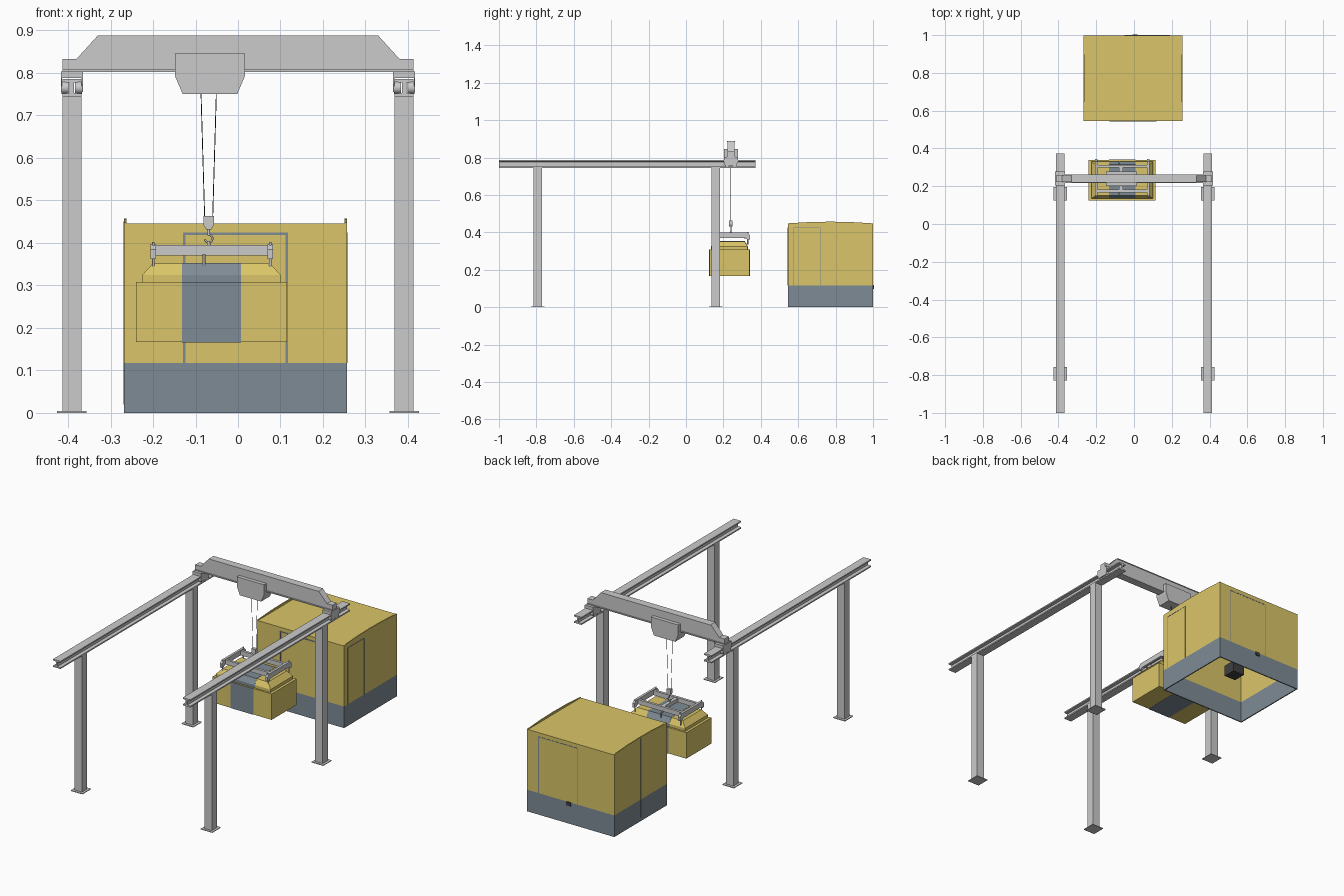
import bpy, bmesh, math
from mathutils import Vector

if "Cube" in bpy.data.objects:
    bpy.data.objects.remove(bpy.data.objects["Cube"])


def material(name, rgb):
    m = bpy.data.materials.new(name)
    m.diffuse_color = (*rgb, 1)
    m.use_nodes = True
    m.node_tree.nodes["Principled BSDF"].inputs["Base Color"].default_value = m.diffuse_color
    return m


YELLOW = material("yellow_paint", (0.70, 0.56, 0.14))
SLATE = material("slate_paint", (0.21, 0.26, 0.30))
DARK = material("dark_metal", (0.05, 0.05, 0.055))


def finish(name, bm, mat=None):
    bmesh.ops.recalc_face_normals(bm, faces=bm.faces)
    me = bpy.data.meshes.new(name)
    bm.to_mesh(me)
    bm.free()
    ob = bpy.data.objects.new(name, me)
    bpy.context.collection.objects.link(ob)
    if mat:
        me.materials.append(mat)
    return ob


def prism(name, pts, axis, a, b, mat=None):
    """Extrude a 2D profile along x, y or z from a to b."""
    place = {"x": lambda p, t: (t, p[0], p[1]),
             "y": lambda p, t: (p[0], t, p[1]),
             "z": lambda p, t: (p[0], p[1], t)}[axis]
    bm = bmesh.new()
    lo = [bm.verts.new(place(p, a)) for p in pts]
    hi = [bm.verts.new(place(p, b)) for p in pts]
    bm.faces.new(lo)
    bm.faces.new(hi)
    for i in range(len(pts)):
        j = (i + 1) % len(pts)
        bm.faces.new((lo[i], lo[j], hi[j], hi[i]))
    return finish(name, bm, mat)


def box(name, x, y, z, mat=None):
    pts = [(x[0], y[0]), (x[1], y[0]), (x[1], y[1]), (x[0], y[1])]
    return prism(name, pts, "z", z[0], z[1], mat)


def rod(name, p, q, r, mat=None, sides=12):
    p, q = Vector(p), Vector(q)
    bm = bmesh.new()
    bmesh.ops.create_cone(bm, cap_ends=True, segments=sides, radius1=r, radius2=r, depth=(q - p).length)
    bm.transform((q - p).to_track_quat("Z", "Y").to_matrix().to_4x4())
    bmesh.ops.translate(bm, verts=bm.verts, vec=(p + q) / 2)
    for f in bm.faces:
        f.smooth = len(f.verts) == 4
    for e in bm.edges:
        e.smooth = all(len(f.verts) == 4 for f in e.link_faces)
    return finish(name, bm, mat)


# Columns, runway beams and end trucks on both sides
CY = 0.24
half = [(0.0225, 0.744), (0.0225, 0.751), (0.005, 0.753), (0.005, 0.777), (0.0225, 0.779), (0.0225, 0.786)]
for side, s in (("left", -1), ("right", 1)):
    cx = 0.391 * s
    for place, y in (("front", -0.793), ("rear", 0.16)):
        box(f"{side}_{place}_column", (cx - 0.0225, cx + 0.0225), (y - 0.0225, y + 0.0225), (0, 0.746))
        box(f"{side}_{place}_base_plate", (cx - 0.035, cx + 0.035), (y - 0.036, y + 0.036), (0, 0.004))
    ibeam = [(cx + x, z) for x, z in half] + [(cx - x, z) for x, z in reversed(half)]
    prism(f"{side}_runway_beam", ibeam, "y", -1.0, 0.372)
    box(f"{side}_truck", (cx - 0.023, cx + 0.023), (CY - 0.037, CY + 0.037), (0.788, 0.804))
    for t in (-1, 1):
        xo = cx + t * 0.0245
        prism(f"{side}_truck_cheek", [(CY - 0.037, 0.803), (CY - 0.037, 0.775), (CY - 0.028, 0.755),
              (CY + 0.028, 0.755), (CY + 0.037, 0.775), (CY + 0.037, 0.803)], "x", xo - 0.0015, xo + 0.0015)
        for w in (-0.02, 0.02):
            rod(f"{side}_truck_wheel", (cx + t * 0.008, CY + w, 0.765), (cx + t * 0.024, CY + w, 0.765), 0.014, sides=20)

# Bridge girder with its flanges
girder = [(-0.413, 0.803), (-0.413, 0.833), (-0.38, 0.833), (-0.33, 0.888),
          (0.33, 0.888), (0.38, 0.833), (0.413, 0.833), (0.413, 0.803)]
prism("bridge_girder", girder, "y", CY - 0.018, CY + 0.018)
box("girder_lower_flange", (-0.413, 0.413), (CY - 0.022, CY + 0.022), (0.802, 0.808))
box("girder_upper_flange", (-0.33, 0.33), (CY - 0.021, CY + 0.021), (0.884, 0.888))

# Hoist trolley, ropes and hook
prism("hoist_trolley", [(-0.148, 0.846), (-0.148, 0.792), (-0.13, 0.75), (-0.002, 0.75),
                        (0.016, 0.792), (0.016, 0.846)], "y", CY - 0.038, CY + 0.038)
HX = -0.069
for t in (-1, 1):
    rod("hoist_rope", (HX + t * 0.018, CY, 0.751), (HX + t * 0.0095, CY, 0.462), 0.001, DARK, 6)
prism("hook_block", [(HX - 0.012, 0.463), (HX + 0.012, 0.463), (HX + 0.012, 0.442), (HX + 0.006, 0.432),
                     (HX - 0.006, 0.432), (HX - 0.012, 0.442)], "y", CY - 0.009, CY + 0.009)
rod("hook_shank", (HX, CY, 0.434), (HX, CY, 0.418), 0.003)
cu = bpy.data.curves.new("lifting_hook", "CURVE")
cu.dimensions = "3D"
cu.bevel_depth = 0.0025
cu.bevel_resolution = 2
sp = cu.splines.new("POLY")
sp.points.add(10)
for i, p in enumerate(sp.points):
    a = math.radians(90 - i * 26)
    p.co = (HX + 0.009 * math.cos(a), CY, 0.410 + 0.009 * math.sin(a), 1)
bpy.context.collection.objects.link(bpy.data.objects.new("lifting_hook", cu))

# Spreader frame
for y in (0.175, 0.305):
    box("spreader_long_beam", (-0.195, 0.073), (y - 0.007, y + 0.007), (0.37, 0.395))
box("spreader_middle_beam", (HX - 0.01, HX + 0.01), (0.175, 0.305), (0.372, 0.393))
rod("spreader_lug", (HX, CY, 0.392), (HX, CY, 0.404), 0.004)
for x in (-0.199, 0.076):
    prism("spreader_end_beam", [(0.137, 0.362), (0.152, 0.362), (0.165, 0.370), (0.315, 0.370), (0.328, 0.362),
          (0.343, 0.362), (0.343, 0.385), (0.328, 0.398), (0.152, 0.398), (0.137, 0.385)],
          "x", x - 0.0065, x + 0.0065)
    for y in (0.15, 0.33):
        rod("spreader_latch", (x, y, 0.335), (x, y, 0.402), 0.003)
for y in (0.15, 0.33):
    rod("middle_latch", (-0.08, y, 0.345), (-0.08, y, 0.372), 0.003)
    box("middle_latch_arm", (-0.083, -0.077), (min(y, 0.17), max(y, 0.17)) if y < 0.2 else (0.31, y), (0.366, 0.374))

# Suspended load: box body, stepped tapered lid and wide slate band
def loft(name, rings, mat):
    bm = bmesh.new()
    prev = None
    for x0, x1, y0, y1, z in rings:
        ring = [bm.verts.new(c) for c in ((x0, y0, z), (x1, y0, z), (x1, y1, z), (x0, y1, z))]
        if prev:
            for i in range(4):
                bm.faces.new((prev[i], prev[(i + 1) % 4], ring[(i + 1) % 4], ring[i]))
        else:
            bm.faces.new(ring)
        prev = ring
    bm.faces.new(prev)
    return finish(name, bm, mat)


def load_rings(e, xs):
    ys = [(0.125, 0.340), (0.125, 0.340), (0.135, 0.330), (0.135, 0.330), (0.152, 0.313)]
    zs = [0.167, 0.308, 0.308, 0.324, 0.352]
    return [(a, b, y[0] - e, y[1] + e, z + (e if i == 4 else -e if i == 0 else 0))
            for i, ((a, b), y, z) in enumerate(zip(xs, ys, zs))]


loft("load_body", load_rings(0, [(-0.24, 0.115), (-0.24, 0.115), (-0.226, 0.101), (-0.226, 0.101), (-0.2, 0.075)]), YELLOW)
loft("load_band", load_rings(0.001, [(-0.132, 0.007)] * 5), SLATE)

# Shelter: hollow walls open below, slate lower half and yellow upper half
X0, X1, Y0, Y1, T, ZB, ZT = -0.268, 0.257, 0.545, 0.999, 0.006, 0.117, 0.446
for part, z, mat in (("lower", (0, ZB), SLATE), ("upper", (ZB, ZT), YELLOW)):
    box(f"shelter_{part}_front_wall", (X0 + T, X1 - T), (Y0, Y0 + T), z, mat)
    box(f"shelter_{part}_back_wall", (X0 + T, X1 - T), (Y1 - T, Y1), z, mat)
for side, a in (("left", X0), ("right", X1 - T)):
    box(f"shelter_lower_{side}_wall", (a, a + T), (Y0, Y1), (0, ZB), SLATE)
    prism(f"shelter_upper_{side}_wall", [(Y0, ZB), (Y1, ZB), (Y1, 0.448), (0.88, 0.455), (0.772, 0.457),
          (0.664, 0.455), (Y0, 0.448)], "x", a, a + T, YELLOW)
box("shelter_roof", (X0 + T, X1 - T), (Y0 + T, Y1 - T), (ZT - 0.006, ZT), YELLOW)


# Raised door frames on the shelter walls
def door(name, axis, a, b, wall, out, w):
    def strip(u, z):
        d = sorted((wall, wall + out))
        box(name, *((u, d) if axis == "x" else (d, u)), z, SLATE)
    strip((a, a + w), (ZB, 0.425))
    strip((b - w, b), (ZB, 0.425))
    strip((a + w, b - w), (0.425 - w, 0.425))


door("front_door_frame", "x", -0.129, 0.118, Y0, -0.002, 0.006)
door("back_door_frame", "x", -0.05, 0.19, Y1, 0.001, 0.004)
door("right_door_frame", "y", 0.575, 0.72, X1, 0.001, 0.003)
box("left_wall_seam", (X0 - 0.001, X0), (0.769, 0.772), (0.02, 0.45), SLATE)
box("back_latch_box", (-0.008, 0.018), (Y1 - 0.002, Y1 + 0.005), (0.098, 0.118), DARK)

# Equipment box hung inside the shelter
box("inner_equipment_box", (-0.05, 0.02), (0.755, 0.825), (0.08, 0.14), DARK)
rod("inner_hanger", (-0.015, 0.79, 0.138), (-0.015, 0.79, 0.442), 0.005, DARK)
